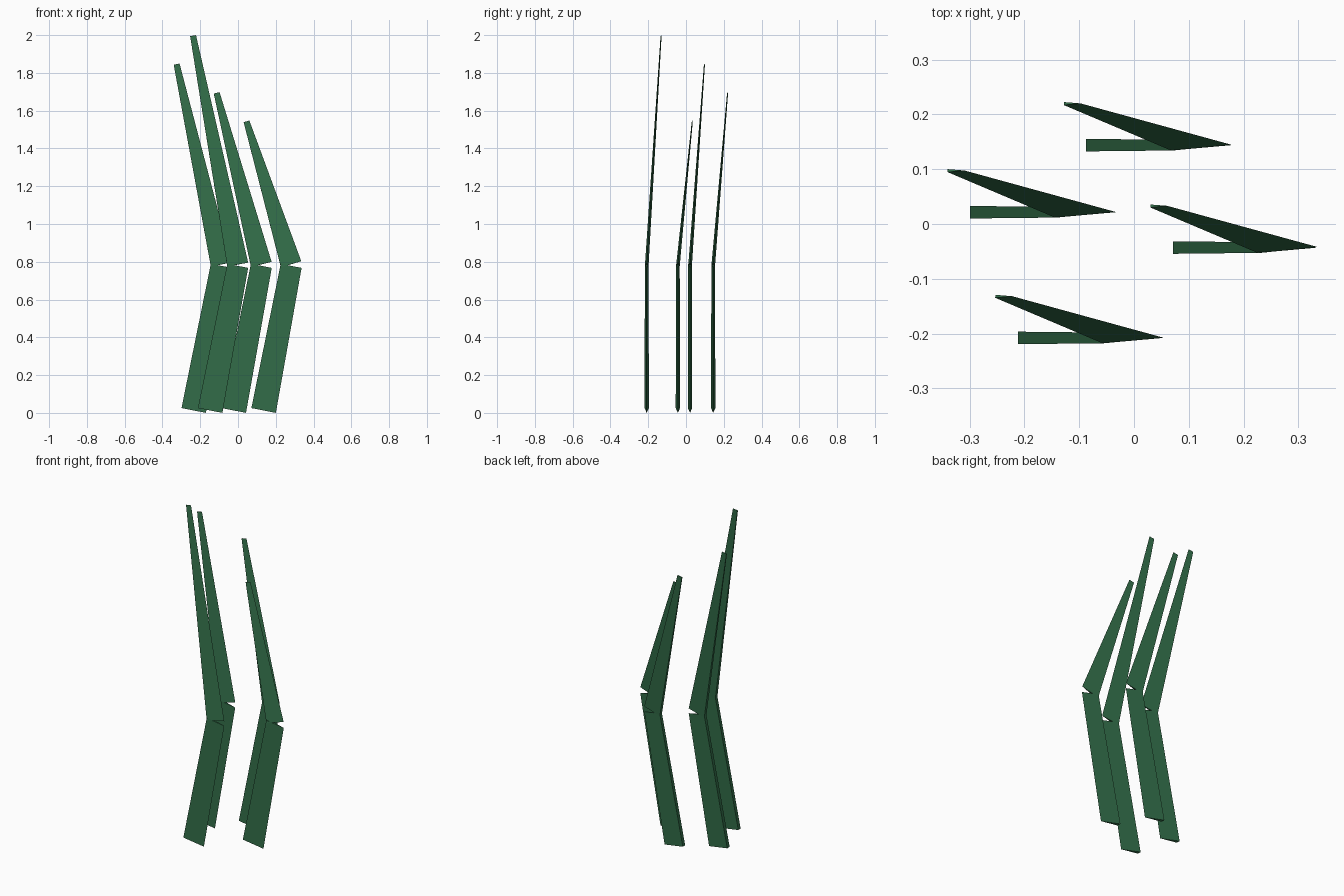
import bpy, bmesh, math
from mathutils import Vector

if "Cube" in bpy.data.objects:
    bpy.data.objects.remove(bpy.data.objects["Cube"])

green = bpy.data.materials.new("leaf green")
green.diffuse_color = (0.033, 0.159, 0.068, 1)
green.use_nodes = True
green.node_tree.nodes["Principled BSDF"].inputs["Base Color"].default_value = green.diffuse_color

FLAT = 0.15  # thickness of the three-sided section relative to its width


def segment(name, p0, p1, r0, r1):
    """Tapered, flattened three-sided prism running from p0 to p1."""
    p0, p1 = Vector(p0), Vector(p1)
    turn = Vector((0, 0, 1)).rotation_difference(p1 - p0)
    bm = bmesh.new()
    rings = []
    for p, r in ((p0, r0), (p1, r1)):
        ring = []
        for i in range(3):
            a = i * math.tau / 3
            ring.append(bm.verts.new(p + turn @ Vector((r * math.cos(a), FLAT * r * math.sin(a), 0))))
        rings.append(ring)
    low, high = rings
    bm.faces.new(low[::-1])
    bm.faces.new(high)
    for i in range(3):
        j = (i + 1) % 3
        bm.faces.new((low[i], low[j], high[j], high[i]))
    bmesh.ops.recalc_face_normals(bm, faces=bm.faces)
    mesh = bpy.data.meshes.new(name)
    bm.to_mesh(mesh)
    bm.free()
    mesh.materials.append(green)
    obj = bpy.data.objects.new(name, mesh)
    bpy.context.collection.objects.link(obj)


# Each blade: foot x, y and tip height; all share the same bend
blades = [(-0.256, 0.0215, 1.845), (-0.169, -0.208, 1.996),
          (-0.044, 0.144, 1.693), (0.114, -0.043, 1.542)]
for n, (x, y, tip) in enumerate(blades, 1):
    foot, knee = (x, y, 0.017), (x + 0.149, y, 0.782)
    segment(f"lower_blade_{n}", foot, knee, 0.088, 0.075)
    segment(f"upper_blade_{n}", knee, (x - 0.074, y + 0.076, tip), 0.075, 0.021)
